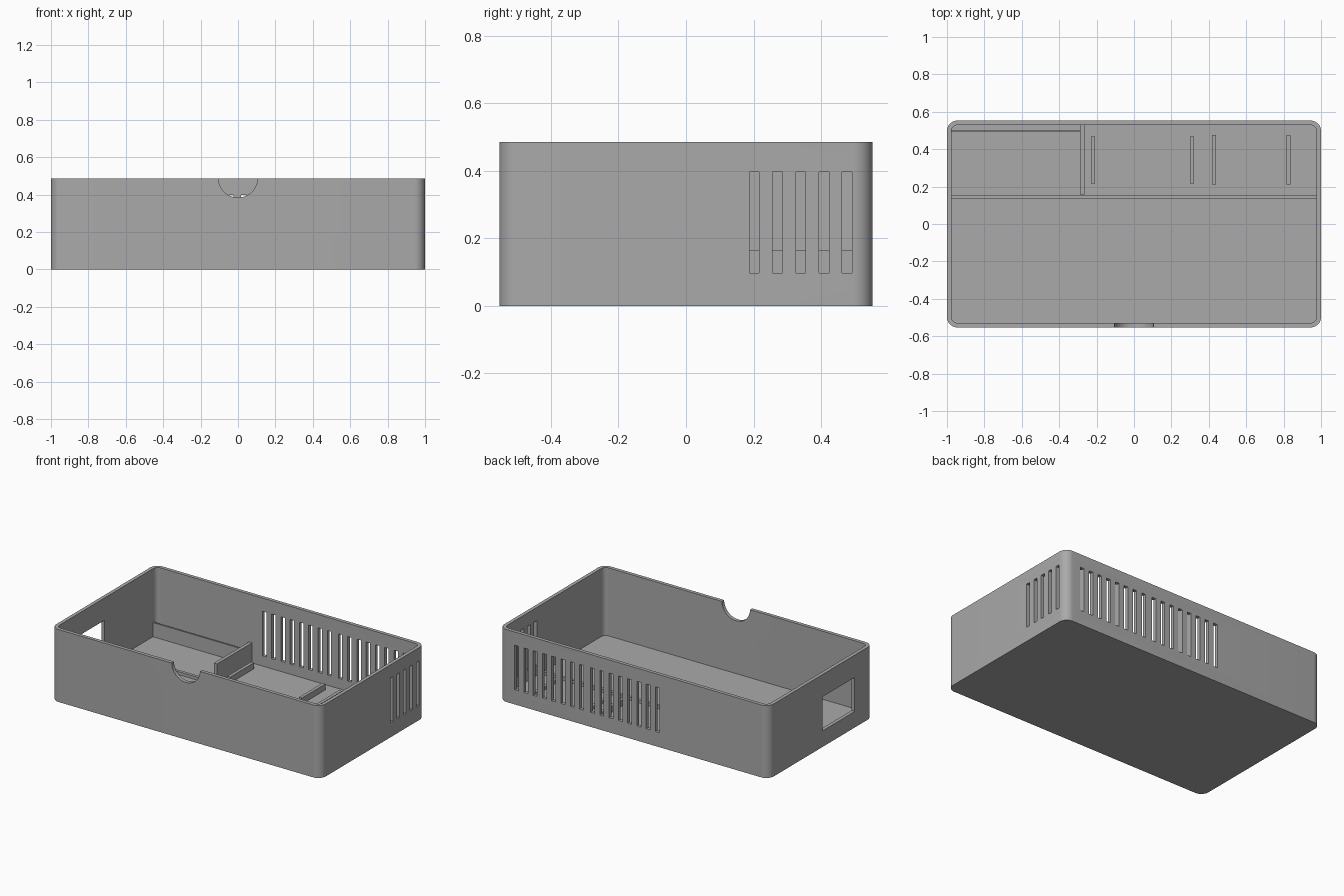
import bpy
import bmesh
import math

cube = bpy.data.objects.get("Cube")
if cube:
    bpy.data.objects.remove(cube, do_unlink=True)

HALF_X, HALF_Y, HEIGHT = 1.0, 0.553, 0.486
WALL, FLOOR = 0.024, 0.03
IN_X, IN_Y = HALF_X - WALL, HALF_Y - WALL

grey = bpy.data.materials.new("matte grey plastic")
grey.use_nodes = True
grey.diffuse_color = (0.4, 0.4, 0.4, 1)
grey.node_tree.nodes["Principled BSDF"].inputs["Base Color"].default_value = (0.4, 0.4, 0.4, 1)


def finish(bm, name):
    bmesh.ops.recalc_face_normals(bm, faces=bm.faces)
    mesh = bpy.data.meshes.new(name)
    bm.to_mesh(mesh)
    bm.free()
    obj = bpy.data.objects.new(name, mesh)
    bpy.context.collection.objects.link(obj)
    mesh.materials.append(grey)
    return obj


def add_box(bm, x, y, z):
    """Box from (low, high) ranges."""
    verts = bmesh.ops.create_cube(bm, size=1)["verts"]
    for v in verts:
        for i, (low, high) in enumerate((x, y, z)):
            v.co[i] = high if v.co[i] > 0 else low


def box(name, x, y, z):
    bm = bmesh.new()
    add_box(bm, x, y, z)
    return finish(bm, name)


def rounded_block(name, hx, hy, radius, low, high, steps=10):
    bm = bmesh.new()
    ring = []
    for corner, (sx, sy) in enumerate(((1, 1), (-1, 1), (-1, -1), (1, -1))):
        for i in range(steps + 1):
            a = math.pi / 2 * (corner + i / steps)
            ring.append(bm.verts.new((sx * (hx - radius) + radius * math.cos(a),
                                      sy * (hy - radius) + radius * math.sin(a), low)))
    face = bm.faces.new(ring)
    top = bmesh.ops.extrude_face_region(bm, geom=[face])["geom"]
    for v in top:
        if isinstance(v, bmesh.types.BMVert):
            v.co.z = high
    return finish(bm, name)


def cut(target, cutter):
    cutter.hide_render = True
    mod = target.modifiers.new("cut", "BOOLEAN")
    mod.operation = "DIFFERENCE"
    mod.solver = "EXACT"
    mod.object = cutter
    bpy.context.view_layer.objects.active = target
    bpy.ops.object.modifier_apply(modifier=mod.name)
    bpy.data.objects.remove(cutter, do_unlink=True)


# Open tray with rounded corners
case = rounded_block("case", HALF_X, HALF_Y, 0.056, 0, HEIGHT)
cut(case, rounded_block("cavity_cutter", IN_X, IN_Y, 0.032, FLOOR, HEIGHT + 0.1))

# Vent slots in the back and the left wall, and the port window opposite
SLOT, PITCH = 0.0145, 0.0688
SLOT_Z = (0.098, 0.397)
bm = bmesh.new()
for i in range(16):
    x = 0.87 - i * PITCH - (0.013 if i > 7 else 0)
    add_box(bm, (x - SLOT, x + SLOT), (IN_Y - 0.02, HALF_Y + 0.05), SLOT_Z)
for i in range(5):
    y = 0.202 + i * PITCH
    add_box(bm, (IN_X - 0.02, HALF_X + 0.05), (y - SLOT, y + SLOT), SLOT_Z)
add_box(bm, (-HALF_X - 0.05, -IN_X + 0.02), (-0.36, -0.02), (0.108, 0.336))
cut(case, finish(bm, "opening_cutter"))

# Half-round finger notch in the front rim
bpy.ops.mesh.primitive_cylinder_add(vertices=48, radius=0.105, depth=0.2,
                                    location=(0, -HALF_Y, HEIGHT + 0.003),
                                    rotation=(math.pi / 2, 0, 0))
cut(case, bpy.context.object)

bpy.ops.object.select_all(action="DESELECT")
case.select_set(True)
bpy.context.view_layer.objects.active = case
case.data.materials.clear()
case.data.materials.append(grey)
bpy.ops.object.shade_smooth_by_angle(angle=math.radians(30))

# Inner walls and ledges
BASE = FLOOR - 0.01
box("long_ridge", (-IN_X - 0.005, IN_X + 0.005), (0.135, 0.156), (BASE, 0.05))
box("divider", (-0.288, -0.265), (0.157, IN_Y + 0.005), (BASE, 0.166))
box("back_rail", (-IN_X - 0.005, -0.28), (0.492, 0.503), (BASE, 0.125))

# Board support ribs, in two pairs
for name, x, y, top in (("first_rib", -0.22, (0.217, 0.468), 0.07),
                        ("second_rib", 0.31, (0.217, 0.468), 0.07),
                        ("third_rib", 0.427, (0.212, 0.476), 0.05),
                        ("fourth_rib", 0.827, (0.212, 0.476), 0.05)):
    box(name, (x - 0.011, x + 0.011), y, (BASE, top))
